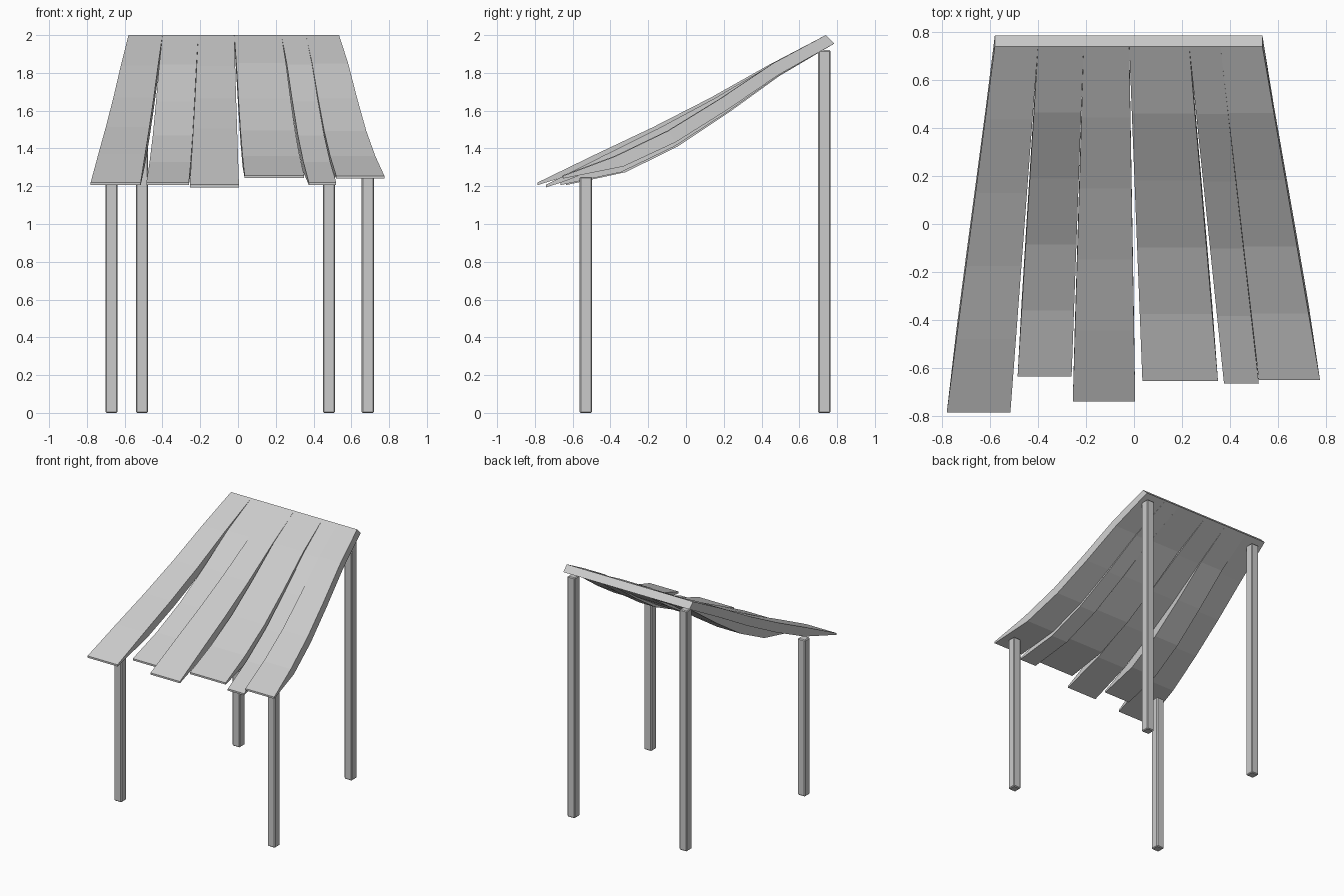
import bpy, bmesh

if "Cube" in bpy.data.objects:
    bpy.data.objects.remove(bpy.data.objects["Cube"])

STRAIGHT = (0, .205, .425, .625, .81, 1)     # share of the drop at each fifth
SAGGING = (0, .20, .45, .68, .86, 1)
UNDER = ((.045, -.045), (.03, -.06), (.035, -.06), (.04, -.06), (.04, -.055), (0, -.014))
BACK_Y, TOP_Z = .74, 2.0


def make_object(name, bm):
    bmesh.ops.recalc_face_normals(bm, faces=bm.faces)
    me = bpy.data.meshes.new(name)
    bm.to_mesh(me)
    bm.free()
    ob = bpy.data.objects.new(name, me)
    bpy.context.collection.objects.link(ob)
    return ob


# Tapered roof strip, lofted from back to front
def strip(name, back, front, y1, z1, drop):
    bm = bmesh.new()
    rings = []
    for i, d in enumerate(drop):
        t = i / 5
        y = BACK_Y + (y1 - BACK_Y) * t
        z = TOP_Z + (z1 - TOP_Z) * d
        xl, xr = (b + (f - b) * t for b, f in zip(back, front))
        uy, uz = UNDER[i]
        rings.append([bm.verts.new(c) for c in (
            (xl, y, z), (xr, y, z), (xr, y + uy, z + uz), (xl, y + uy, z + uz))])
    for a, b in zip(rings, rings[1:]):
        for k in range(4):
            bm.faces.new((a[k], a[k - 1], b[k - 1], b[k]))
    bm.faces.new(rings[0])
    bm.faces.new(rings[-1])
    make_object(name, bm)


# Square post with slightly chamfered edges
def post(name, x, y, height, w=.065):
    bm = bmesh.new()
    bmesh.ops.create_cube(bm, size=1)
    for v in bm.verts:
        v.co = (x + v.co.x * w, y + v.co.y * w, (v.co.z + .5) * height)
    ob = make_object(name, bm)
    bev = ob.modifiers.new("chamfer", 'BEVEL')
    bev.width = .006
    bev.segments = 1


# Roof: back edge x range, front edge x range, front y, front z, curve
strips = (
    ((-.58, -.40), (-.78, -.515), -.785, 1.22, STRAIGHT),
    ((-.40, -.21), (-.485, -.26), -.635, 1.22, SAGGING),
    ((-.21, -.02), (-.255, .005), -.74, 1.208, STRAIGHT),
    ((-.02, .23), (.035, .35), -.655, 1.257, SAGGING),
    ((.23, .36), (.375, .52), -.665, 1.22, SAGGING),
    ((.36, .535), (.52, .775), -.65, 1.255, SAGGING),
)
for n, s in enumerate(strips, 1):
    strip(f"roof_strip_{n}", *s)

# Posts
post("front_left_post", -.67, -.53, 1.25)
post("front_right_post", .687, -.53, 1.25)
post("back_left_post", -.508, .732, 1.92)
post("back_right_post", .482, .732, 1.92)
